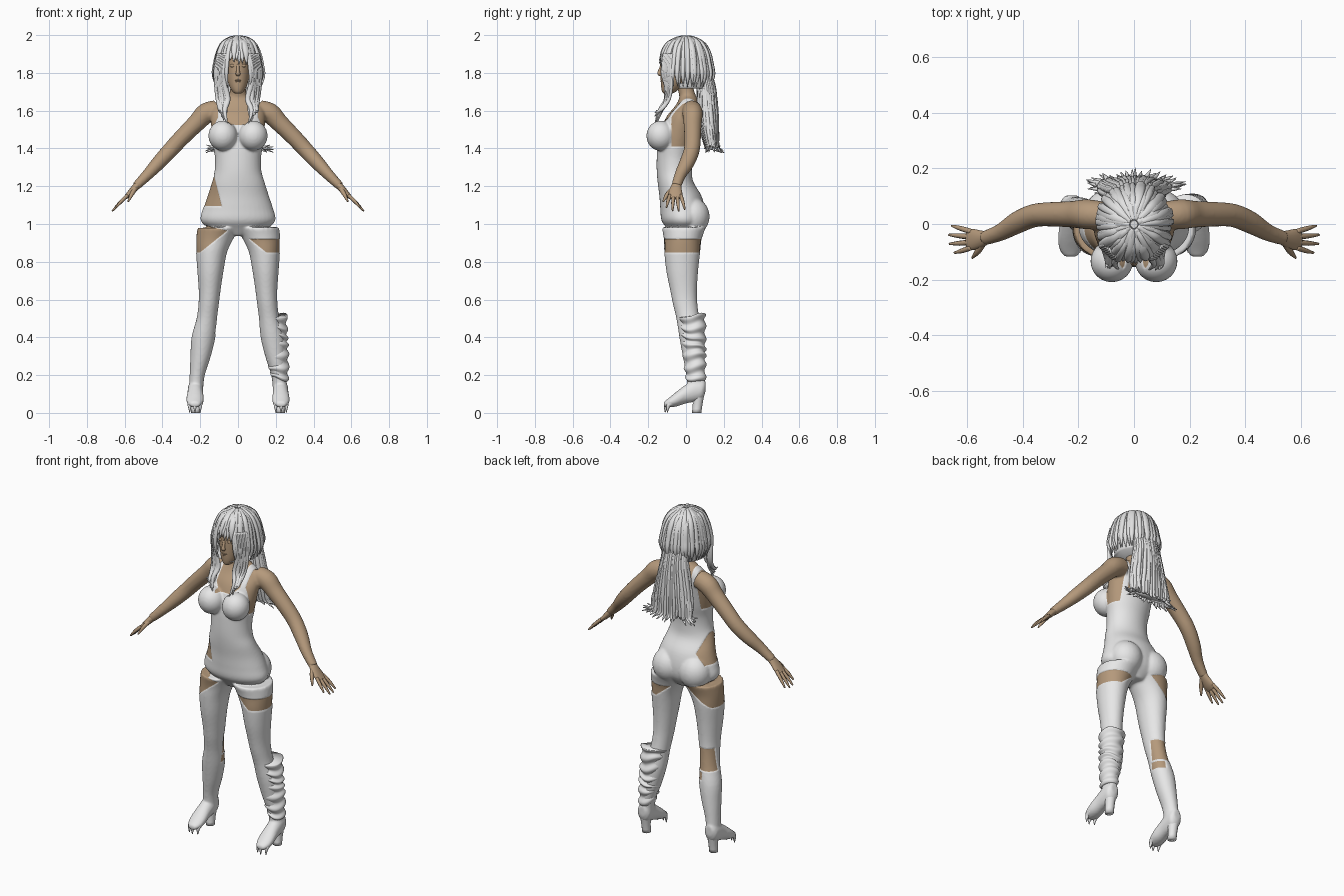
import bpy, bmesh, math, random
from mathutils import Vector, Matrix

random.seed(4)
if "Cube" in bpy.data.objects:
    bpy.data.objects.remove(bpy.data.objects["Cube"])
X, Y, Z = Vector((1, 0, 0)), Vector((0, 1, 0)), Vector((0, 0, 1))


def material(name, rgb):
    m = bpy.data.materials.new(name)
    m.use_nodes = True
    m.diffuse_color = (*rgb, 1)
    m.node_tree.nodes["Principled BSDF"].inputs["Base Color"].default_value = (*rgb, 1)
    return m


FABRIC = material("white fabric", (0.8, 0.8, 0.8))
SKIN = material("tan skin", (0.46, 0.32, 0.2))
HAIR = material("silver hair", (0.76, 0.76, 0.76))


def curve(pts, steps):
    """Catmull-Rom interpolation of points of any length."""
    out = []
    for i in range(len(pts) - 1):
        p = [pts[max(i - 1, 0)], pts[i], pts[i + 1], pts[min(i + 2, len(pts) - 1)]]
        for s in range(steps):
            t = s / steps
            out.append([0.5 * (2 * b + (c - a) * t + (2 * a - 5 * b + 4 * c - d) * t * t
                        + (3 * b - a - 3 * c + d) * t ** 3) for a, b, c, d in zip(*p)])
    return out + [list(pts[-1])]


def tube(bm, pts, u=X, v=None, segs=24, steps=4, side=1):
    """Loft ellipses (x, y, z, a, b); fixed axes u, v or v turned along the path."""
    pts = curve(pts, steps)
    pos = [Vector((p[0] * side, p[1], p[2])) for p in pts]
    rings = []
    for i, p in enumerate(pts):
        uu, vv = u, v
        if v is None:
            t = (pos[min(i + 1, len(pos) - 1)] - pos[max(i - 1, 0)]).normalized()
            vv = t.cross(u).normalized()
            uu = vv.cross(t)
        angles = [math.tau * k / segs for k in range(segs)]
        rings.append([bm.verts.new(pos[i] + uu * max(p[3], 0.001) * math.cos(a)
                                   + vv * max(p[4], 0.001) * math.sin(a)) for a in angles])
    for r, q in zip(rings, rings[1:]):
        for k in range(segs):
            n = (k + 1) % segs
            bm.faces.new((r[k], r[n], q[n], q[k]))
    bm.faces.new(rings[0][::-1])
    bm.faces.new(rings[-1])


def ball(bm, loc, scale):
    m = Matrix.Translation(loc) @ Matrix.Diagonal((*scale, 1))
    bmesh.ops.create_uvsphere(bm, u_segments=24, v_segments=16, radius=1, matrix=m)


def finish(bm, name, mats, smooth=True):
    bmesh.ops.recalc_face_normals(bm, faces=bm.faces)
    me = bpy.data.meshes.new(name)
    bm.to_mesh(me)
    bm.free()
    for m in mats:
        me.materials.append(m)
    ob = bpy.data.objects.new(name, me)
    bpy.context.scene.collection.objects.link(ob)
    me.polygons.foreach_set("use_smooth", [smooth] * len(me.polygons))
    return ob


# Body: torso, limbs and feet fused into one smooth surface
bm = bmesh.new()
tube(bm, [(0, -.01, .94, .05, .06), (0, -.01, .98, .15, .09), (0, -.015, 1.02, .195, .112),
          (0, -.018, 1.08, .183, .115), (0, -.03, 1.15, .16, .108), (0, -.055, 1.22, .138, .092),
          (0, -.062, 1.28, .121, .09), (0, -.06, 1.35, .119, .092), (0, -.05, 1.42, .13, .098),
          (0, -.035, 1.5, .14, .097), (0, -.015, 1.57, .145, .087), (0, .005, 1.62, .13, .066),
          (0, .012, 1.66, .085, .05), (0, .005, 1.69, .045, .043), (0, -.02, 1.78, .042, .043)], X, Y, 40)
for s in (1, -1):
    ball(bm, (s * .08, -.134, 1.467), (.074, .073, .077))
    ball(bm, (s * .088, .035, 1.04), (.09, .087, .095))
    tube(bm, [(.105, -.012, .98, .11, .113), (.125, -.017, .92, .096, .097), (.14, -.02, .85, .079, .092),
              (.146, -.02, .75, .066, .081), (.15, -.013, .65, .055, .068), (.155, -.005, .58, .051, .062),
              (.165, .01, .5, .051, .058), (.183, .028, .4, .06, .06), (.198, .04, .3, .051, .054),
              (.216, .05, .2, .037, .045), (.222, .055, .13, .035, .044)], X, Y, 32, side=s)
    tube(bm, [(.224, .1, .14, .02, .03), (.224, .085, .125, .035, .05), (.225, .05, .12, .038, .058),
              (.226, 0, .1, .039, .047), (.227, -.05, .073, .044, .036), (.228, -.09, .054, .038, .022),
              (.228, -.115, .045, .022, .012)], X, Z, side=s)
    tube(bm, [(.11, .03, 1.605, .05, .052), (.17, .035, 1.585, .054, .055), (.22, .035, 1.535, .048, .048),
              (.3, .035, 1.455, .044, .044), (.36, .03, 1.39, .042, .042), (.42, .005, 1.325, .04, .038),
              (.48, -.03, 1.26, .031, .03), (.54, -.052, 1.2, .026, .023)], Y, side=s)
body = finish(bm, "body", [FABRIC, SKIN])
mod = body.modifiers.new("fuse", "REMESH")
mod.mode, mod.voxel_size = "VOXEL", 0.007
mod = body.modifiers.new("soften", "SMOOTH")
mod.factor, mod.iterations = 0.5, 5
fused = bpy.data.meshes.new_from_object(body.evaluated_get(bpy.context.evaluated_depsgraph_get()))
body.modifiers.clear()
bm = bmesh.new()
bm.from_mesh(fused)

# Bare skin regions: sets of half-spaces (normal x, y, z, distance)
regions = [
    [(0, 0, -1, -1.665)],                                                    # neck
    [(-1, 0, 0, 0), (0, 0, 1, .92), (0, 0, -1, -.85), (-.8, 0, -1, -.97)],    # left thigh
    [(1, 0, 0, -.03), (.25, 0, 1, .95), (0, 0, -1, -.85), (.8, 0, -1, -1.01)],  # right thigh
    [(0, 0, -1, -1.095), (0, 0, 1, 1.26), (1, 0, .25, .1875), (0, 1, 0, .05)],  # right hip
    [(1, 0, 0, 0), (0, 0, 1, .6), (0, 0, -1, -.475), (0, -1, 0, -.015)],      # behind right knee
    [(0, 0, 1, .462), (0, 0, -1, -.42), (0, -1, 0, -.01), (1, 0, 0, 0), (-1, 0, 0, .16)],
]
for s in (1, -1):
    regions += [
        [(-s, 0, 0, -.2), (0, 0, -1, -1.1)],                                  # arm
        [(-s, 0, 0, -.105), (0, 0, -1, -1.41), (0, -1, 0, .078)],             # armhole
        [(-s, 0, 0, .001), (s, 0, 0, .078), (0, 0, -1, -1.525), (s, 0, -1, -1.485)],  # neckline
        [(-s, 0, 0, .001), (s, 0, 0, .078), (0, 0, -1, -1.47), (0, -1, 0, 0)],  # open back
    ]


def inside(p, region, slack=0.0):
    return all(a * p.x + b * p.y + c * p.z < d + slack for a, b, c, d in region)


for reg in regions:
    for a, b, c, d in reg:
        near = [f for f in bm.faces if inside(f.calc_center_median(), reg, .02)]
        geom = near + list({e for f in near for e in f.edges}) + list({v for f in near for v in f.verts})
        n = Vector((a, b, c))
        bmesh.ops.bisect_plane(bm, geom=geom, dist=.0004, plane_co=n * d / n.length_squared, plane_no=n)
for f in bm.faces:
    p = f.calc_center_median()
    f.material_index = int(any(inside(p, r) for r in regions))
# Cloth stands slightly proud of the skin
bm.normal_update()
cloth = [v for v in bm.verts if all(f.material_index == 0 for f in v.link_faces)]
for v, n in [(v, v.normal.copy()) for v in cloth]:
    v.co += n * .003
bm.to_mesh(body.data)
bm.free()
body.data.polygons.foreach_set("use_smooth", [True] * len(body.data.polygons))

# Hands, heels and toe claws
for s, label in ((1, "left"), (-1, "right")):
    bm = bmesh.new()
    tube(bm, [(.525, -.047, 1.215, .022, .02), (.55, -.054, 1.187, .031, .018),
              (.58, -.056, 1.155, .038, .014), (.6, -.056, 1.137, .034, .009)], Y, segs=16, side=s)
    for k in range(4):
        o = (k - 1.5) * .019
        reach = (.056, .074, .076, .066)[k]
        tube(bm, [(.585, -.056 + o, 1.152, .01, .01),
                  (.59 + reach * .5, -.056 + o * 1.4, 1.148 - reach * .5, .009, .009),
                  (.59 + reach, -.055 + o * 1.7, 1.14 - reach * .95, .004, .004)], Y, segs=8, side=s)
    tube(bm, [(.54, -.062, 1.195, .013, .013), (.562, -.098, 1.158, .012, .011),
              (.582, -.122, 1.118, .004, .004)], Y, segs=8, side=s)
    finish(bm, label + "_hand", [SKIN])
    bm = bmesh.new()
    tube(bm, [(.224, .056, 0, .025, .025), (.224, .062, .05, .026, .026),
              (.224, .066, .11, .033, .034)], X, Y, 12, 2, s)
    finish(bm, label + "_heel", [FABRIC])
    bm = bmesh.new()
    for o in (-.028, 0, .028):
        y = -.092 - .012 * (o == 0)
        tube(bm, [(.228 + o, y + .03, .055, .012, .012), (.228 + o, y, .042, .011, .012),
                  (.228 + o, y - .006, .003, .002, .002)], X, segs=8, side=s)
    finish(bm, label + "_toe_claws", [FABRIC])

# Slouched leg warmer with tilted folds
bm = bmesh.new()
rows = 42
tube(bm, [(.222 - .035 * t, .052 - .017 * t,
           .18 + .335 * t, .04 + .03 * t ** .6 + .006 * math.sin(i * .95),
           .048 + .018 * t ** .6 + .006 * math.sin(i * .95))
          for i, t in ((i, i / rows) for i in range(rows + 1))], X, Y, 40, 2)
for v in bm.verts:
    ang = math.atan2(v.co.y - .045, v.co.x - .2)
    v.co.z += .014 * math.sin(ang + v.co.z * 25) + .004 * math.sin(3 * ang)
finish(bm, "left_leg_warmer", [FABRIC])

# Head with nose, lips and eyelids
bm = bmesh.new()
tube(bm, [(0, -.095, 1.69, .014, .02), (0, -.09, 1.7, .028, .036), (0, -.077, 1.73, .046, .055),
          (0, -.06, 1.78, .06, .074), (0, -.05, 1.84, .068, .083), (0, -.045, 1.9, .07, .083),
          (0, -.04, 1.95, .045, .055)], X, Y, 32)
tube(bm, [(0, -.127, 1.845, .007, .006), (0, -.139, 1.81, .009, .009),
          (0, -.141, 1.795, .013, .01), (0, -.132, 1.786, .007, .005)], X, segs=12)
for z, w in ((1.763, .02), (1.755, .017)):
    ball(bm, (0, -.127, z), (w, .009, .005))
for s in (1, -1):
    ball(bm, (s * .027, -.121, 1.838), (.016, .009, .009))
finish(bm, "head", [SKIN])

# Hair cap, open at the face
DOME = [(.12, 1.988), (.38, 1.98), (.7, 1.955), (.9, 1.905), (1, 1.85), (1.06, 1.79), (.95, 1.725)]
bm = bmesh.new()
tube(bm, [(0, 0, z - .008, .117 * r, .128 * r) for r, z in DOME], X, Y, 40)
gone = [f for f in bm.faces if f.calc_center_median().y < -.03 and f.calc_center_median().z < 1.88]
bmesh.ops.delete(bm, geom=gone, context="FACES")
finish(bm, "hair_cap", [HAIR])


def lock(bm, path, width, u):
    """Flat strand of hair, widest midway and pointed at the tip."""
    n = len(path) - 1
    tube(bm, [(*p, width * (.6 + .4 * math.sin(math.pi * i / n)) * (1 if i < n else .15),
               .009 if i < n else .002) for i, p in enumerate(path)], u, segs=6, steps=4)


# Locks over the crown: short fringe, side locks, rounded back
bm = bmesh.new()
count = 44
for k in range(count):
    a = math.tau * (k + .5) / count + random.uniform(-.04, .04)
    fx, fy = math.sin(a), -math.cos(a)
    grow = random.uniform(.96, 1.06)
    path = [(fx * .124 * r * grow, fy * .136 * r * grow - .002, z + random.uniform(-.004, .004))
            for r, z in DOME]
    off = abs((a + math.pi) % math.tau - math.pi)
    if off < .42:
        path = path[:4] + [(fx * .12, fy * .142, random.uniform(1.842, 1.872))]
    elif off < .62:
        path[5] = (fx * .135, fy * .142, 1.79)
        path[6] = (fx * .125, fy * .13, random.uniform(1.7, 1.74))
    lock(bm, path, random.uniform(.013, .02), Vector((-fy, fx, 0)))
finish(bm, "hair_crown_locks", [HAIR])

# Long locks falling over the chest
bm = bmesh.new()
for s in (1, -1):
    for k in range(8):
        j = random.uniform(-.008, .008)
        o = k * .006
        lock(bm, [(s * (.06 + o), -.115 + o, 1.9), (s * (.073 + o), -.122 + o, 1.82),
                  (s * (.07 + o), -.11 + o * .8, 1.74), (s * (.06 + o + j), -.11 + o * .5, 1.66),
                  (s * (.065 + o * .7 - j), -.135 + j, 1.6),
                  (s * (.06 + o + j), -.158 + j, 1.525 + .011 * k)], .015, X)
finish(bm, "hair_front_locks", [HAIR])

# Ponytail core and its flared strands
TAIL = [(0, .09, 1.8, .07, .04), (0, .108, 1.72, .075, .042), (0, .112, 1.64, .09, .046),
        (0, .118, 1.55, .108, .046), (0, .128, 1.47, .122, .038), (0, .137, 1.41, .125, .03)]
bm = bmesh.new()
tube(bm, TAIL, X, Y, 32)
finish(bm, "ponytail", [HAIR])
bm = bmesh.new()
for k in range(46):
    a = math.tau * k / 46 + random.uniform(-.06, .06)
    c, d = math.cos(a), math.sin(a)
    path = [(x + rx * c * random.uniform(.97, 1.06), y + ry * d * random.uniform(.97, 1.08), z)
            for x, y, z, rx, ry in TAIL]
    path.append((c * random.uniform(.145, .19), .147 + d * random.uniform(.035, .055),
                 random.uniform(1.375, 1.42)))
    lock(bm, path, random.uniform(.01, .016), Vector((-d * .8, c, 0)).normalized())
finish(bm, "ponytail_strands", [HAIR])
